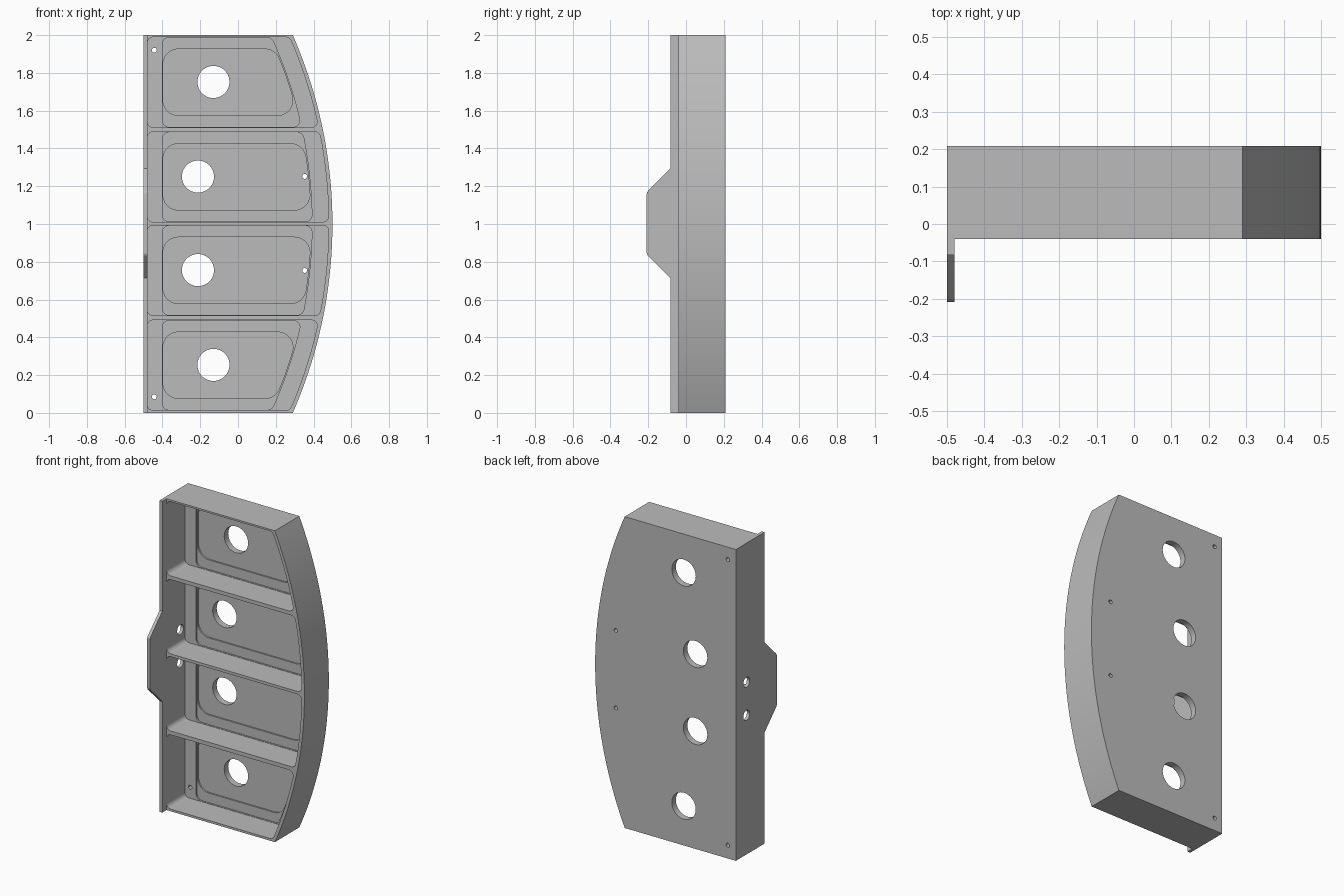
import bpy
import bmesh
import math
from mathutils import Vector

if "Cube" in bpy.data.objects:
    bpy.data.objects.remove(bpy.data.objects["Cube"], do_unlink=True)

# One plain metal colour
metal = bpy.data.materials.new("plain_grey_metal")
metal.use_nodes = True
GREY = (0.5, 0.5, 0.5, 1.0)
metal.diffuse_color = GREY
metal.node_tree.nodes["Principled BSDF"].inputs["Base Color"].default_value = GREY

ARC_R = 2.486          # radius of the bowed side
ARC_X = 0.5 - ARC_R    # its centre, at z = 1
FRONT, BACK = -0.04, 0.208


def bow(z, inset=0.0):
    """x of the bowed side at height z, moved inward by inset."""
    return ARC_X + math.sqrt((ARC_R - inset) ** 2 - (z - 1) ** 2)


def prism(name, points, start, end, axis):
    """Extrude a 2D outline along y (outline in x, z) or x (outline in y, z)."""
    place = (lambda a, b: (a, start, b)) if axis == 'y' else (lambda a, b: (start, a, b))
    offset = (0, end - start, 0) if axis == 'y' else (end - start, 0, 0)
    bm = bmesh.new()
    face = bm.faces.new([bm.verts.new(place(a, b)) for a, b in points])
    grown = bmesh.ops.extrude_face_region(bm, geom=[face])
    moved = [g for g in grown["geom"] if isinstance(g, bmesh.types.BMVert)]
    bmesh.ops.translate(bm, verts=moved, vec=offset)
    bmesh.ops.recalc_face_normals(bm, faces=bm.faces)
    mesh = bpy.data.meshes.new(name)
    bm.to_mesh(mesh)
    bm.free()
    mesh.materials.append(metal)
    obj = bpy.data.objects.new(name, mesh)
    bpy.context.collection.objects.link(obj)
    return obj


def circle(cx, cz, r, n):
    return [(cx + r * math.cos(math.tau * i / n), cz + r * math.sin(math.tau * i / n))
            for i in range(n)]


def fillet(prev, corner, nxt, r, n=8):
    """Points of a rounded corner."""
    p = Vector(corner)
    a, b = (Vector(prev) - p).normalized(), (Vector(nxt) - p).normalized()
    half = a.angle(b) / 2
    t = r / math.tan(half)
    c = p + (a + b).normalized() * (r / math.sin(half))
    v0, v1 = p + a * t - c, p + b * t - c
    return [tuple(c + v0.lerp(v1, i / n).normalized() * r) for i in range(n + 1)]


def pocket_outline(left, z0, z1, inset, r):
    """Rounded bay outline: straight left side, bowed right side."""
    n, m = 8, 1.5 * r
    side = [(bow(z, inset), z) for z in
            [z0 + m + (z1 - z0 - 2 * m) * i / n for i in range(n + 1)]]
    bl, tl = (left, z0), (left, z1)
    br, tr = (bow(z0, inset), z0), (bow(z1, inset), z1)
    return (fillet(tl, bl, br, r) + fillet(bl, br, side[0], r) + side
            + fillet(side[-1], tr, tl, r) + fillet(tr, tl, bl, r))


def cut(target, cutter):
    cutter.hide_render = True
    mod = target.modifiers.new("cut", 'BOOLEAN')
    mod.operation = 'DIFFERENCE'
    mod.solver = 'EXACT'
    mod.object = cutter
    bpy.context.view_layer.objects.active = target
    bpy.ops.object.modifier_apply(modifier=mod.name)
    bpy.data.objects.remove(cutter, do_unlink=True)


# Solid bow-sided block
edge = [(bow(2 * i / 48), 2 * i / 48) for i in range(49)]
tray = prism("ribbed_tray", [(-0.5, 0.0)] + edge + [(-0.5, 2.0)], FRONT, BACK, 'y')

# Four bays, each with a stepped floor and a lightening hole
for z0, hole_x in ((0.014, -0.13), (0.516, -0.212), (1.011, -0.212), (1.512, -0.13)):
    z1 = z0 + 0.477
    steps = (
        (pocket_outline(-0.48, z0, z1, 0.02, 0.03), -0.1, 0.147),
        (pocket_outline(-0.40, z0 + 0.002, z1 - 0.002, 0.108, 0.035), 0.1, 0.157),
        (pocket_outline(-0.397, z0 + 0.063, z1 - 0.063, 0.114, 0.08), 0.1, 0.167),
        (circle(hole_x, z0 + 0.24, 0.085, 48), 0.1, 0.3),
    )
    for outline, start, end in steps:
        cut(tray, prism("cutter", outline, start, end, 'y'))

# Small fixing holes through the floor
for x, z in ((-0.443, 0.085), (-0.443, 1.92), (0.353, 0.754), (0.353, 1.252)):
    cut(tray, prism("cutter", circle(x, z, 0.013, 20), 0.1, 0.3, 'y'))

# Pair of holes through the straight side wall
for z in (0.894, 1.106):
    cut(tray, prism("cutter", circle(0.1, z, 0.032, 32), -0.55, -0.45, 'x'))

# Raised lip on the straight side, with its tapered mounting tab
lip_profile = [(FRONT, 0), (FRONT, 2), (-0.083, 2), (-0.083, 1.293)]
lip_profile += fillet((-0.083, 1.293), (-0.208, 1.168), (-0.208, 0.838), 0.03)
lip_profile += fillet((-0.208, 1.168), (-0.208, 0.838), (-0.083, 0.713), 0.03)
lip_profile += [(-0.083, 0.713), (-0.083, 0)]
lip = prism("side_lip_with_tab", lip_profile, -0.5, -0.48, 'x')

# Smooth the curves and keep the machined edges sharp
bpy.ops.object.select_all(action='DESELECT')
for obj in (tray, lip):
    obj.select_set(True)
bpy.context.view_layer.objects.active = tray
bpy.ops.object.shade_smooth_by_angle(angle=math.radians(25))
